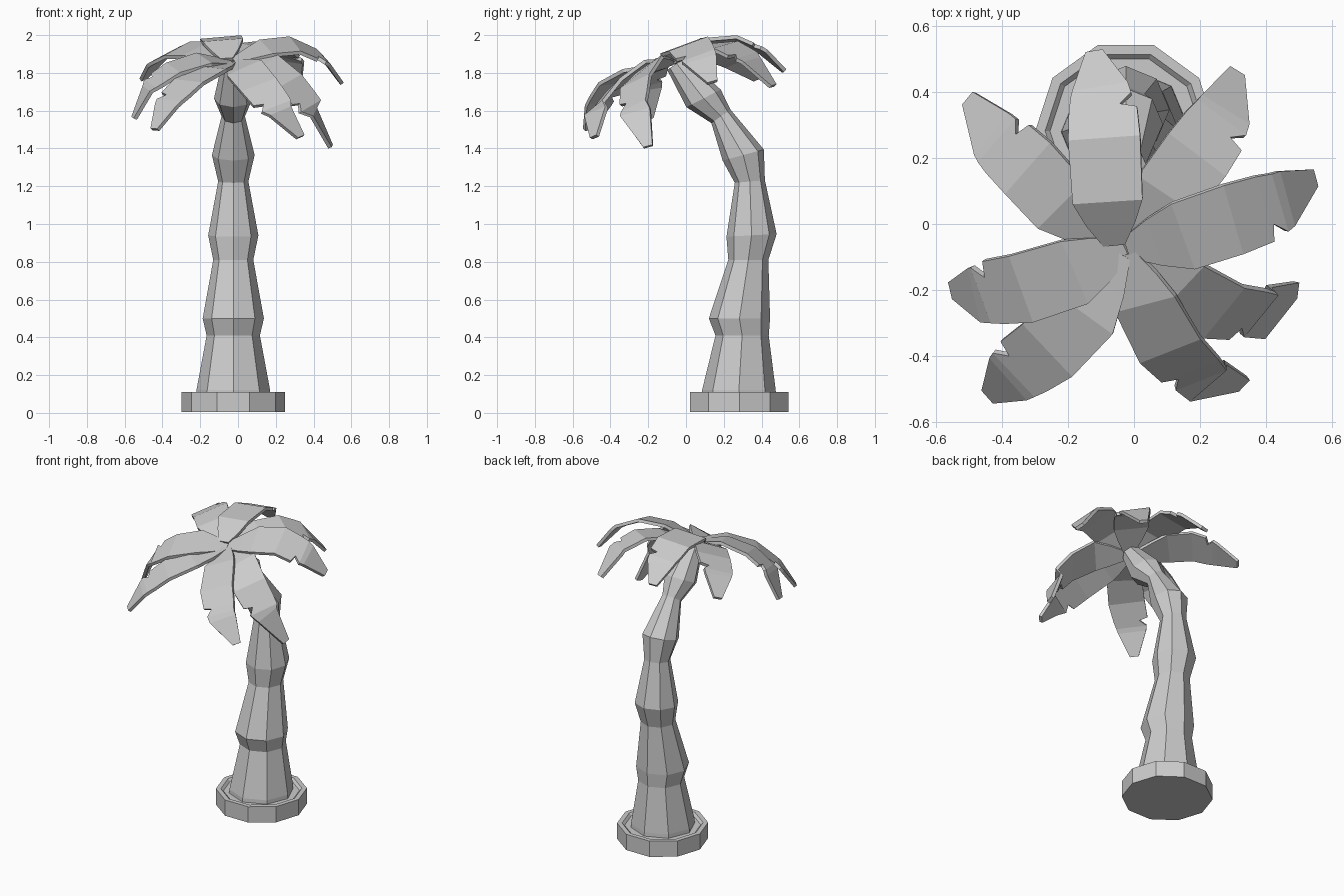
import bpy, bmesh, math
from mathutils import Vector

if "Cube" in bpy.data.objects:
    bpy.data.objects.remove(bpy.data.objects["Cube"])


def make_object(name, bm):
    bmesh.ops.recalc_face_normals(bm, faces=bm.faces)
    me = bpy.data.meshes.new(name)
    bm.to_mesh(me)
    bm.free()
    ob = bpy.data.objects.new(name, me)
    bpy.context.collection.objects.link(ob)
    return ob


def loft(name, rings, sides):
    """Stack capped polygon rings given as (x, y, z, radius, tilt)."""
    bm = bmesh.new()
    loops = []
    for x, y, z, r, tilt in rings:
        t = math.radians(tilt)
        loop = []
        for i in range(sides):
            a = 2 * math.pi * i / sides
            v = r * math.sin(a)
            loop.append(bm.verts.new((x + r * math.cos(a),
                                      y + v * math.cos(t), z + v * math.sin(t))))
        loops.append(loop)
    for a, b in zip(loops, loops[1:]):
        for i in range(sides):
            j = (i + 1) % sides
            bm.faces.new((a[i], a[j], b[j], b[i]))
    bm.faces.new(loops[0])
    bm.faces.new(loops[-1])
    return make_object(name, bm)


# Ten-sided base with a shallow stepped rim
CX, CY = -0.025, 0.282
loft("base", [(CX, CY, .005, .275, 0), (CX, CY, .11, .275, 0),
              (CX, CY, .11, .245, 0), (CX, CY, .095, .23, 0)], 10)

# Eight-sided trunk of stacked flaring segments, bending forward
loft("trunk", [(CX, y, z, r, t) for y, z, r, t in [
    (.28, .08, .197, 0), (.28, .12, .195, 0), (.297, .41, .141, 0),
    (.283, .50, .162, 0), (.33, .81, .106, 0), (.347, .94, .133, 3),
    (.338, 1.225, .08, 5), (.303, 1.365, .113, 15), (.185, 1.57, .062, 35),
    (.093, 1.665, .102, 27), (-.05, 1.85, .06, 35)]], 8)

# Leaf outline: position along the path (in segments), left and right width
OUTLINE = [(0, .3, .3), (.5, .68, .68), (1, .97, .97), (2, 1, 1),
           (2.62, .92, .97), (2.7, .9, .5), (2.92, .84, .84),
           (3.1, .78, .78), (4, .24, .24)]


def leaf(name, path, half, roll):
    pts = [Vector(p) for p in path]
    bm = bmesh.new()
    rows = []
    for s, wl, wr in OUTLINE:
        i = min(int(s), 3)
        p = pts[i].lerp(pts[i + 1], s - i)
        tan = (pts[min(i + 1, 4)] - pts[max(i - 1, 0)]).normalized()
        side = tan.cross(Vector((0, 0, 1))).normalized()
        up = side.cross(tan)
        r = math.radians(roll)
        side = side * math.cos(r) + up * math.sin(r)
        rows.append([bm.verts.new(p - side * half * wl),
                     bm.verts.new(p + side * half * wr)])
    for a, b in zip(rows, rows[1:]):
        bm.faces.new((a[0], a[1], b[1], b[0]))
    ob = make_object(name, bm)
    m = ob.modifiers.new("thickness", 'SOLIDIFY')
    m.thickness = .02
    m.offset = 0
    return ob


# Crown of leaves: path, half width, roll (positive lifts the right-hand edge)
leaf("leaf_back", [(-.06, -.06, 1.87), (-.08, .07, 1.965), (-.09, .26, 1.98),
                   (-.10, .40, 1.92), (-.12, .52, 1.81)], .11, 5)
leaf("leaf_back_left", [(-.06, -.06, 1.86), (-.22, .06, 1.92), (-.32, .17, 1.92),
                        (-.42, .26, 1.87), (-.50, .38, 1.77)], .11, 20)
leaf("leaf_back_right", [(0, -.05, 1.86), (.10, .09, 1.93), (.19, .21, 1.94),
                         (.27, .33, 1.88), (.31, .46, 1.73)], .11, -10)
leaf("leaf_right", [(-.02, -.07, 1.86), (.15, -.035, 1.93), (.30, .015, 1.945),
                    (.45, .07, 1.88), (.545, .14, 1.75)], .115, -20)
leaf("leaf_left", [(-.03, -.07, 1.85), (-.18, -.145, 1.87), (-.34, -.195, 1.82),
                   (-.47, -.215, 1.73), (-.55, -.20, 1.56)], .11, 15)
leaf("leaf_front_left", [(-.04, -.09, 1.85), (-.15, -.27, 1.82), (-.26, -.38, 1.75),
                         (-.37, -.46, 1.64), (-.44, -.52, 1.50)], .11, 5)
leaf("leaf_front", [(-.02, -.09, 1.85), (.035, -.24, 1.82), (.11, -.38, 1.73),
                    (.21, -.475, 1.61), (.33, -.485, 1.46)], .105, -25)
leaf("leaf_front_right", [(0, -.08, 1.85), (.15, -.19, 1.84), (.27, -.265, 1.75),
                          (.39, -.275, 1.61), (.49, -.20, 1.41)], .105, -28)
